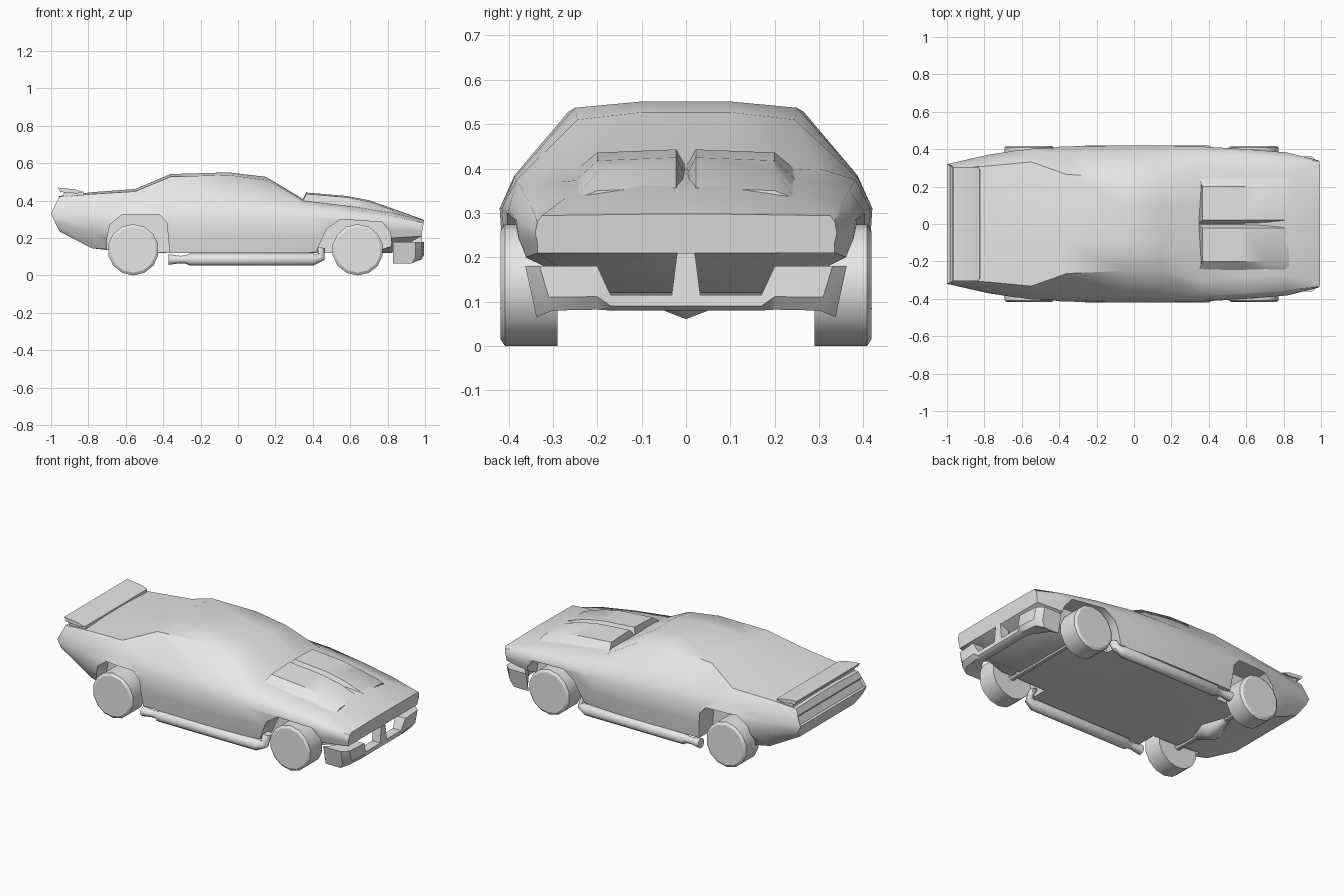
import bpy, bmesh, math

if "Cube" in bpy.data.objects:
    bpy.data.objects.remove(bpy.data.objects["Cube"])

paint = bpy.data.materials.new("light_grey")
paint.diffuse_color = (0.8, 0.8, 0.8, 1)
paint.use_nodes = True
paint.node_tree.nodes["Principled BSDF"].inputs["Base Color"].default_value = paint.diffuse_color


def finish(obj, angle=40):
    """Colour an object and smooth it, keeping hard edges."""
    obj.data.materials.clear()
    obj.data.materials.append(paint)
    bpy.ops.object.select_all(action='DESELECT')
    obj.select_set(True)
    bpy.context.view_layer.objects.active = obj
    bpy.ops.object.shade_smooth_by_angle(angle=math.radians(angle))


def loft(name, rings, strip_caps=False, edit=None):
    """Skin a row of closed rings into a solid."""
    bm = bmesh.new()
    rows = [[bm.verts.new(p) for p in r] for r in rings]
    n = len(rows[0])
    for a, b in zip(rows, rows[1:]):
        for i in range(n):
            j = (i + 1) % n
            bm.faces.new((a[i], a[j], b[j], b[i]))
    caps = []
    for r in (rows[0], rows[-1]):
        if strip_caps:      # mirrored ring: bridge its left and right halves
            for i in range(n // 2):
                quad = [r[i], r[i + 1], r[(n - i - 1) % n], r[(n - i) % n]]
                caps.append(bm.faces.new(list(dict.fromkeys(quad))))
        else:
            caps.append(bm.faces.new(r))
    bmesh.ops.recalc_face_normals(bm, faces=bm.faces)
    if edit:
        edit(bm, caps)
    me = bpy.data.meshes.new(name)
    bm.to_mesh(me)
    bm.free()
    obj = bpy.data.objects.new(name, me)
    bpy.context.collection.objects.link(obj)
    return obj


def prism(name, outline, y0, y1):
    """Extrude an x-z outline across y."""
    return loft(name, [[(x, y, z) for x, z in outline] for y in (y0, y1)])


def lathe_y(name, x, z, profile, sides):
    """Turn (y, radius) pairs around a sideways axis."""
    return loft(name, [[(x + r * math.cos(t), y, z + r * math.sin(t))
                        for t in (2 * math.pi * (i + .5) / sides for i in range(sides))]
                       for y, r in profile])


# ---- body shell: mirrored cross-sections from floor to roof ----
def rake(x, z):
    # pointed tail and leaning nose
    if x < -.9:
        return x - .045 * max(0, 1 - abs(z - .33) / .095)
    return x + .16 * (z - .205) if x > .9 else x


def section(x, sill_y, sill_z, belt_y, belt_z, shoulder_z, rail_y, rail_z, top):
    floor = .12 if -.7 < x < .9 else sill_z
    half = [(0, floor), (.2, floor), (sill_y, sill_z),
            (belt_y * .985, (sill_z + belt_z) / 2), (belt_y, belt_z),
            (max(belt_y * .92, rail_y + .01), shoulder_z), (rail_y, rail_z),
            (.1, top), (0, top)]
    full = half + [(-y, z) for y, z in half[-2:0:-1]]
    return [(rake(x, z), y, z) for y, z in full]


stations = [
    (-.955, .26, .235, .32, .33, .385, .30, .42, .425),
    (-.78, .30, .145, .37, .32, .40, .31, .435, .445),
    (-.55, .37, .13, .405, .32, .40, .332, .449, .462),
    (-.36, .395, .12, .415, .315, .39, .265, .528, .542),
    (-.05, .40, .12, .42, .31, .385, .25, .537, .551),
    (.15, .40, .12, .42, .31, .38, .245, .51, .527),
    (.35, .39, .12, .415, .31, .375, .30, .40, .407),
    (.60, .37, .13, .40, .305, .35, .28, .37, .388),
    (.82, .36, .20, .382, .285, .32, .27, .335, .36),
    (.98, .335, .21, .34, .255, .28, .325, .294, .297),
]


def recess_tail(bm, caps):
    # sunken tail panel above the rear point
    tail = [f for f in caps if f.calc_center_median().x < -.95
            and .34 < f.calc_center_median().z < .40]
    bmesh.ops.inset_individual(bm, faces=tail, thickness=.012, depth=-.015)


body = loft("body", [section(*s) for s in stations], True, recess_tail)

# ---- wheel arches cut from both sides ----
rear_arch = [(-.70, 0), (-.70, .20), (-.685, .27), (-.62, .325), (-.42, .325),
             (-.38, .28), (-.355, 0)]
front_arch = [(.415, 0), (.42, .13), (.475, .25), (.55, .30), (.77, .285),
              (.815, .23), (.835, 0)]
cutters = []
for arch in (rear_arch, front_arch):
    for s in (1, -1):
        c = prism("arch_cutter", arch, .27 * s, .6 * s)
        c.hide_render = True
        cutters.append(c)
        m = body.modifiers.new("arch", 'BOOLEAN')
        m.operation, m.solver, m.object = 'DIFFERENCE', 'EXACT', c
bpy.context.view_layer.update()
graph = bpy.context.evaluated_depsgraph_get()
cut = bpy.data.meshes.new_from_object(body.evaluated_get(graph))
body.modifiers.clear()
body.data = cut
for c in cutters:
    bpy.data.objects.remove(c)
finish(body)


# ---- twin-lobed hood scoop ----
def scoop_ring(s, x, crest, edge, lean):
    half = [(0, .31), (0, (crest + edge) / 2 - .015), (.022, crest),
            (.2, crest - .007), (.25, edge), (.25, .31)]
    return [(x + (lean if 0 < y < .22 else 0), s * y, z) for y, z in half]


for s, label in ((1, "left"), (-1, "right")):
    rings = [scoop_ring(s, *r) for r in ((.345, .443, .395, .02), (.58, .425, .372, 0),
                                         (.70, .402, .35, 0), (.83, .357, .33, 0))]
    finish(loft("hood_scoop_" + label, rings), 35)

# ---- rear wing ----
finish(prism("rear_wing", [(-.965, .47), (-.87, .46), (-.83, .446), (-.86, .438),
                           (-.95, .446)], -.305, .305), 30)
finish(prism("wing_riser", [(-.94, .41), (-.82, .42), (-.825, .448), (-.93, .443)],
             -.295, .295), 30)


# ---- front bumper: thin centre bar swelling into tall corners ----
def bumper_ring(y_top, y_low, front, back, top, low):
    s = .3
    y_mid = y_low + s * (y_top - y_low)
    return [(back, y_low, low), (front - .02, y_low, low),
            (front, y_mid, low + s * (top - low)), (front, y_top, top), (back, y_top, top)]


right = [bumper_ring(*r) for r in ((.17, .17, .985, .93, .115, .08),
                                   (.20, .20, .995, .925, .18, .082),
                                   (.33, .30, .985, .86, .18, .08),
                                   (.362, .337, .95, .83, .18, .065))]
mirrored = [[(x, -y, z) for x, y, z in r] for r in reversed(right)]
finish(loft("front_bumper", mirrored + right), 30)
finish(loft("bumper_strut", [[(x, y * w, z) for x, y in ((.93, -1), (.985, -1), (.985, 1), (.93, 1))]
                             for z, w in ((.10, .034), (.21, .02))]), 30)

# ---- wheels and axles ----
for x, end in ((-.56, "rear"), (.64, "front")):
    for s, label in ((1, "left"), (-1, "right")):
        finish(lathe_y(f"{end}_wheel_{label}", x, .137,
                       [(.29 * s, .137), (.408 * s, .137), (.418 * s, .122)], 14), 30)
    finish(lathe_y(end + "_axle", x, .135, [(-.3, .025), (.3, .025)], 8))
finish(lathe_y("differential", -.56, .13, [(-.13, .025), (-.06, .05), (0, .075),
                                           (.06, .05), (.13, .025)], 8), 60)


# ---- side exhaust pipes with flared tip and upturned front elbow ----
def pipe_ring(s, x, z, r, tilt):
    y = .385 - .6 * max(0, z - .085)
    return [(x - r * math.sin(t) * math.sin(tilt), s * (y + r * math.cos(t)),
             z + r * math.sin(t) * math.cos(tilt))
            for t in (math.pi * i / 5 for i in range(10))]


for s, label in ((1, "left"), (-1, "right")):
    rings = [pipe_ring(s, *r) for r in ((-.372, .085, .03, 0), (-.31, .085, .021, 0),
                                        (-.28, .085, .022, 0), (-.26, .085, .034, 0),
                                        (.40, .085, .034, 0), (.42, .088, .026, .2),
                                        (.445, .10, .026, .8), (.44, .15, .026, 1.4))]
    finish(loft("side_pipe_" + label, rings), 45)
